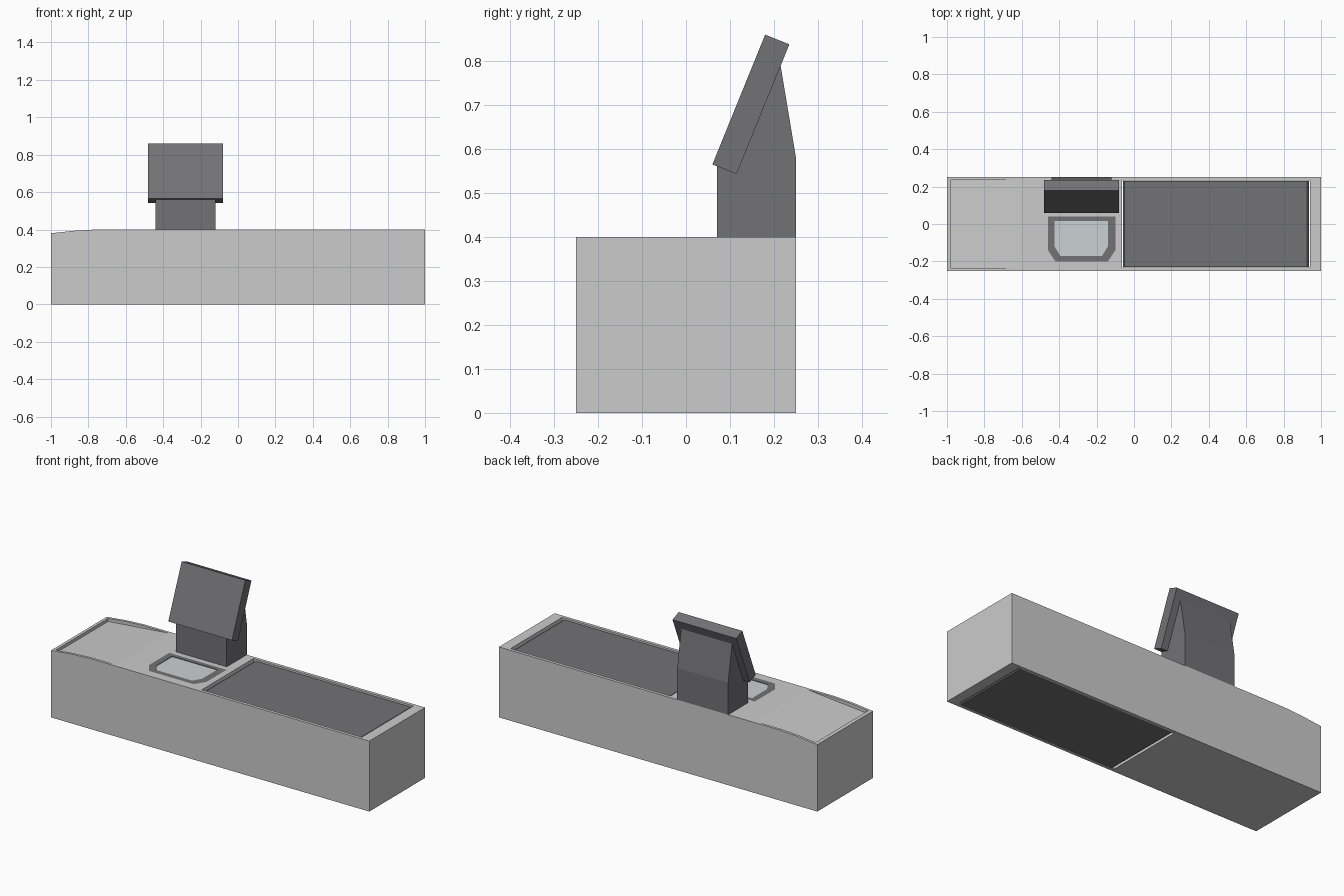
import bpy, bmesh
from mathutils import Vector

if "Cube" in bpy.data.objects:
    bpy.data.objects.remove(bpy.data.objects["Cube"])


def material(name, rgb):
    m = bpy.data.materials.new(name)
    m.diffuse_color = (*rgb, 1)
    m.use_nodes = True
    m.node_tree.nodes["Principled BSDF"].inputs["Base Color"].default_value = m.diffuse_color
    return m


def prism(name, pts, axis, lo, hi, mat=None):
    """Extrude a profile: axis 'x' takes (y,z), 'y' takes (x,z), 'z' takes (x,y)."""
    place = {'x': lambda a, b, t: (t, a, b),
             'y': lambda a, b, t: (a, t, b),
             'z': lambda a, b, t: (a, b, t)}[axis]
    bm = bmesh.new()
    f = bm.faces.new([bm.verts.new(place(a, b, lo)) for a, b in pts])
    ext = bmesh.ops.extrude_face_region(bm, geom=[f])
    moved = [v for v in ext['geom'] if isinstance(v, bmesh.types.BMVert)]
    bmesh.ops.translate(bm, verts=moved, vec=Vector(place(0, 0, hi - lo)))
    bmesh.ops.recalc_face_normals(bm, faces=bm.faces)
    mesh = bpy.data.meshes.new(name)
    bm.to_mesh(mesh)
    bm.free()
    ob = bpy.data.objects.new(name, mesh)
    bpy.context.collection.objects.link(ob)
    if mat:
        mesh.materials.append(mat)
    return ob


def cut(target, cutter):
    cutter.hide_render = True
    mod = target.modifiers.new('cut', 'BOOLEAN')
    mod.operation = 'DIFFERENCE'
    mod.solver = 'EXACT'
    mod.object = cutter
    bpy.context.view_layer.objects.active = target
    bpy.ops.object.modifier_apply(modifier=mod.name)
    bpy.data.objects.remove(cutter)


def rect(x0, x1, y0, y1):
    return [(x0, y0), (x1, y0), (x1, y1), (x0, y1)]


def window(x0, x1, y0, y1, cx, cy):
    """Rectangle with its two front corners cut off."""
    return [(x0 + cx, y0), (x1 - cx, y0), (x1, y0 + cy), (x1, y1), (x0, y1), (x0, y0 + cy)]


dark = material('dark_grey', (0.17, 0.17, 0.18))
glass = material('pale_glass', (0.6, 0.64, 0.66))

# Counter body with a rim dropping gently at the bagging end
body = prism('counter_body',
             [(-1, 0), (1, 0), (1, .4), (-.76, .4), (-.87, .394), (-1, .38)],
             'y', -.25, .25)

# Sloping bagging tray, belt well and scanner recess
cut(body, prism('tray_cutter', [(-.98, .365), (-.78, .383), (-.6, .4), (-.6, .5), (-.98, .5)],
                'y', -.235, .235))
cut(body, prism('belt_cutter', rect(-.065, .94, -.232, .232), 'z', -.1, .5))
outer = window(-.46, -.10, -.20, .04, .04, .06)
inner = window(-.425, -.14, -.17, .015, .03, .05)
cut(body, prism('scanner_cutter', outer, 'z', .385, .5))

# Conveyor belt with bevelled roller ends
b = .01
prism('conveyor_belt',
      [(-.06 + b, .001), (.935 - b, .001), (.935, .001 + b), (.935, .39 - b),
       (.935 - b, .39), (-.06 + b, .39), (-.06, .39 - b), (-.06, .001 + b)],
      'y', -.231, .231, dark)

# Scanner frame with its glass plate
frame = prism('scanner_frame', outer, 'z', .38, .4, dark)
cut(frame, prism('glass_cutter', inner, 'z', .39, .5))
prism('scanner_glass', inner, 'z', .385, .397, glass)

# Monitor stand and tilted screen
prism('monitor_stand',
      [(.07, .4), (.25, .4), (.25, .58), (.215, .79), (.12, .56), (.07, .56)],
      'x', -.44, -.12, dark)
prism('monitor_screen',
      [(.06, .565), (.115, .543), (.235, .838), (.18, .86)],
      'x', -.48, -.08, dark)
